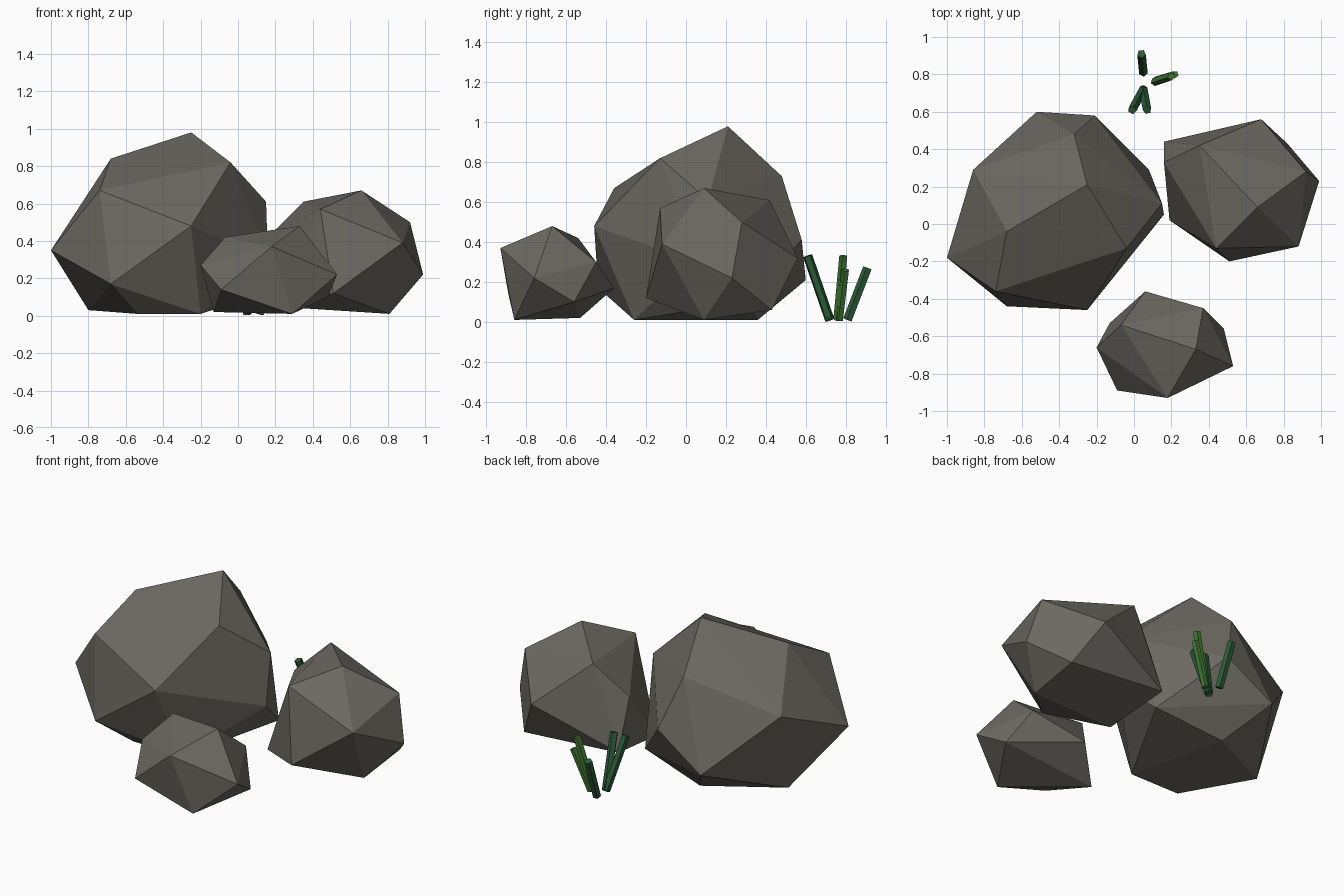
import bpy
import bmesh
from mathutils import Vector

default_cube = bpy.data.objects.get("Cube")
if default_cube:
    bpy.data.objects.remove(default_cube, do_unlink=True)


def make_material(name, red, green, blue):
    material = bpy.data.materials.new(name)
    material.use_nodes = True
    colour = (red, green, blue, 1)
    material.diffuse_color = colour
    material.node_tree.nodes["Principled BSDF"].inputs["Base Color"].default_value = colour
    return material


def finish_object(name, mesh_builder, material):
    """Turn a finished bmesh into a flat shaded object in the scene."""
    bmesh.ops.recalc_face_normals(mesh_builder, faces=mesh_builder.faces)
    mesh = bpy.data.meshes.new(name)
    mesh_builder.to_mesh(mesh)
    mesh_builder.free()
    mesh.materials.append(material)
    new_object = bpy.data.objects.new(name, mesh)
    bpy.context.collection.objects.link(new_object)
    return new_object


def make_rock(name, corners, material):
    """Faceted boulder: the convex hull around its corner points."""
    builder = bmesh.new()
    for corner in corners:
        builder.verts.new(corner)
    hull = bmesh.ops.convex_hull(builder, input=builder.verts)
    unused = [v for v in hull["geom_interior"] if isinstance(v, bmesh.types.BMVert)]
    bmesh.ops.delete(builder, geom=unused, context="VERTS")
    return finish_object(name, builder, material)


def make_blade(name, base, tip, radius, material):
    """Stiff grass blade: a five sided prism leaning from base to tip."""
    builder = bmesh.new()
    base, tip = Vector(base), Vector(tip)
    direction = tip - base
    bmesh.ops.create_cone(builder, cap_ends=True, segments=5, radius1=radius,
                          radius2=radius, depth=direction.length)
    turn = direction.to_track_quat("Z", "Y").to_matrix()
    bmesh.ops.rotate(builder, verts=builder.verts, matrix=turn)
    bmesh.ops.translate(builder, verts=builder.verts, vec=(base + tip) / 2)
    return finish_object(name, builder, material)


stone = make_material("warm grey stone", .15, .14, .12)
dark_green = make_material("dark grass green", .025, .105, .04)
light_green = make_material("light grass green", .055, .19, .035)

# Boulders, listed from crown to foot
make_rock("large_rock", [
    (-.25, .21, .98), (-.68, -.04, .84), (-.04, -.13, .82), (-.32, .48, .73),
    (-.74, -.36, .67), (.15, .11, .61), (-.86, .29, .55), (-.25, -.46, .48),
    (-.21, .58, .41), (-1, -.18, .35), (.16, .05, .3), (-.52, .6, .21),
    (-.68, -.44, .17), (.08, .29, .1), (-.8, .13, .03), (-.54, -.26, .01),
    (-.2, -.26, .01), (-.35, .36, .01)], stone)

make_rock("medium_rock", [
    (.66, .09, .67), (.35, .42, .61), (.44, -.13, .57), (.92, .28, .5),
    (.16, .33, .42), (.88, -.12, .39), (.68, .56, .32), (.99, .23, .22),
    (.51, -.2, .12), (.16, .44, .11), (.82, .43, .06), (.19, .02, .05),
    (.81, .09, .01)], stone)

make_rock("small_rock", [
    (.33, -.67, .48), (-.07, -.54, .42), (.18, -.93, .37), (.37, -.45, .3),
    (-.2, -.66, .27), (.53, -.76, .22), (.06, -.36, .17), (-.09, -.89, .14),
    (.48, -.56, .1), (-.13, -.53, .02), (.29, -.86, .01)], stone)

# Grass tuft fanning out behind the boulders
make_blade("grass_blade_front_left", (.05, .72, .01), (.07, .61, .33), .024, dark_green)
make_blade("grass_blade_front_right", (.05, .72, .01), (-.01, .61, .33), .024, dark_green)
make_blade("grass_blade_back", (.05, .81, .01), (.04, .91, .27), .024, dark_green)
make_blade("grass_blade_side_tall", (.11, .76, .01), (.2, .79, .33), .022, light_green)
make_blade("grass_blade_side_short", (.12, .77, .01), (.22, .8, .26), .02, light_green)
